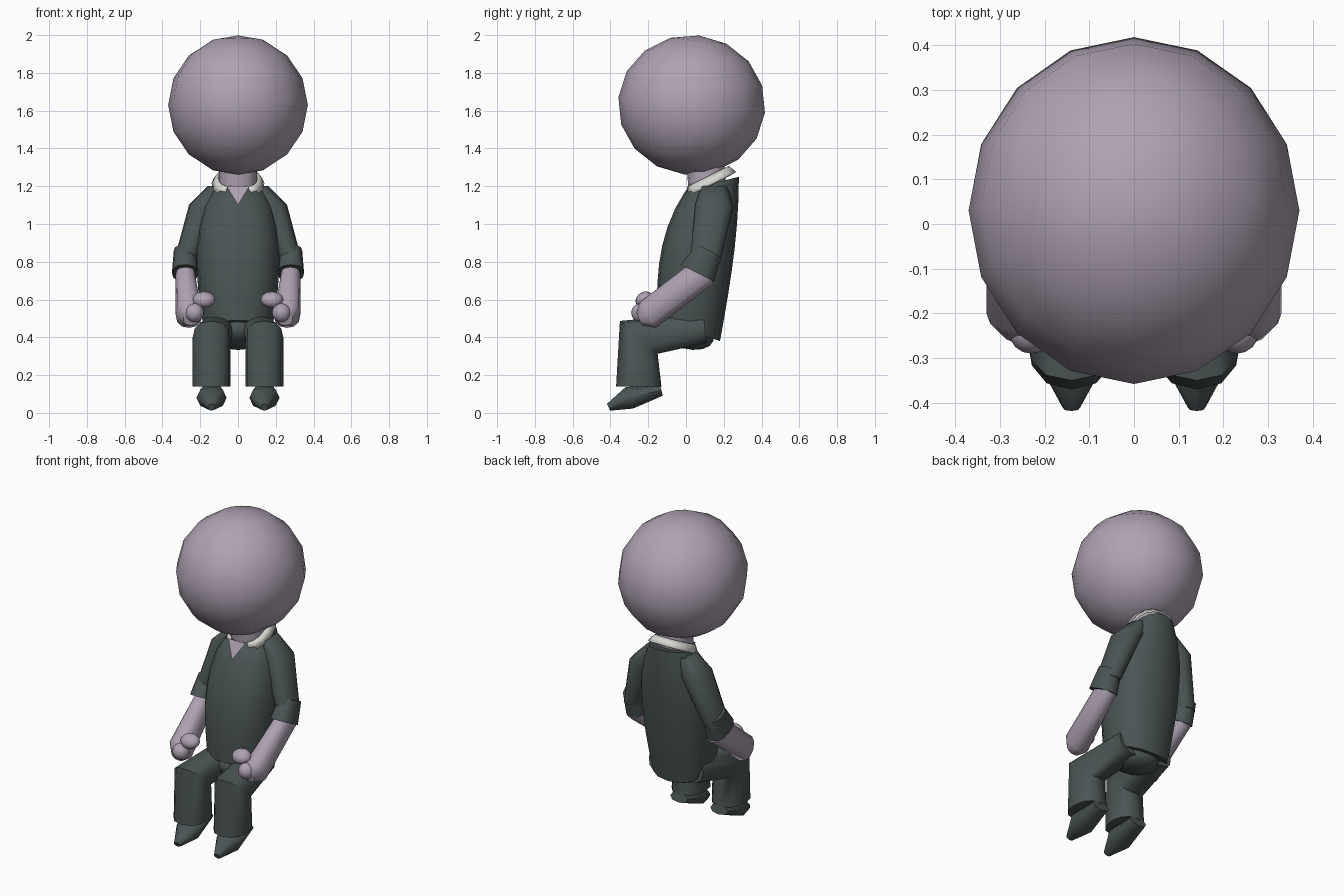
import bpy
import bmesh
from math import sin, cos, pi, radians
from mathutils import Matrix, Vector

default_cube = bpy.data.objects.get("Cube")
if default_cube:
    bpy.data.objects.remove(default_cube, do_unlink=True)


def material(name, red, green, blue):
    colour = (red, green, blue, 1)
    result = bpy.data.materials.new(name)
    result.use_nodes = True
    result.diffuse_color = colour
    shader = result.node_tree.nodes["Principled BSDF"]
    shader.inputs["Base Color"].default_value = colour
    return result


skin = material("pale mauve skin", 0.43, 0.36, 0.45)
cloth = material("dark green grey cloth", 0.07, 0.09, 0.09)
white = material("off white collar", 0.7, 0.7, 0.66)


def finish(bm, name, surface, mirrored=False):
    """Turn the bmesh into a smooth shaded object, mirrored to the right if asked."""
    bmesh.ops.recalc_face_normals(bm, faces=bm.faces)
    mesh = bpy.data.meshes.new(name)
    bm.to_mesh(mesh)
    bm.free()
    mesh.materials.append(surface)
    part = bpy.data.objects.new(name, mesh)
    bpy.context.collection.objects.link(part)
    bpy.ops.object.select_all(action='DESELECT')
    bpy.context.view_layer.objects.active = part
    part.select_set(True)
    bpy.ops.object.shade_smooth_by_angle(angle=radians(50))
    if mirrored:
        modifier = part.modifiers.new("mirror", 'MIRROR')
        modifier.use_mirror_merge = False
    return part


def soften(value, power=0.85):
    """Push a circle coordinate outwards for a slightly boxy section."""
    return abs(value) ** power * (1 if value > 0 else -1)


def loft(name, surface, rings, sides=12, opening=0, mirrored=False):
    """Skin rings given as centre, half width and half depth vector."""
    bm = bmesh.new()
    start = opening - pi / 2
    step = (2 * pi - 2 * opening) / sides
    loops = []
    for centre, width, depth in rings:
        loop = []
        for i in range(sides + (opening > 0)):
            angle = start + i * step
            across = Vector((width * soften(cos(angle)), 0, 0))
            loop.append(bm.verts.new(centre + across + depth * soften(sin(angle))))
        loops.append(loop)
    for lower, upper in zip(loops, loops[1:]):
        for i in range(sides):
            j = (i + 1) % len(lower)
            bm.faces.new((lower[i], lower[j], upper[j], upper[i]))
    if not opening:
        bm.faces.new(loops[0])
        bm.faces.new(loops[-1])
    return finish(bm, name, surface, mirrored)


def tube(name, surface, path, widths, depths, **options):
    """Loft along a path, with mitred sections at its bends."""
    points = [Vector(point) for point in path]
    headings = []
    for a, b in zip(points, points[1:]):
        headings.append(Vector((0, b.y - a.y, b.z - a.z)).normalized())
    before = headings[:1] + headings
    after = headings + headings[-1:]
    rings = []
    for point, width, depth, a, b in zip(points, widths, depths, before, after):
        tangent = (a + b).normalized()
        mitre = depth / tangent.dot(a)
        rings.append((point, width, Vector((0, -tangent.z, tangent.y)) * mitre))
    return loft(name, surface, rings, **options)


def ball(name, surface, centre, radii, lean=0, mirrored=False):
    """Low-poly ellipsoid."""
    bm = bmesh.new()
    bmesh.ops.create_uvsphere(bm, u_segments=16, v_segments=8, radius=1)
    scale = Matrix.Diagonal((*radii, 1))
    turn = Matrix.Rotation(radians(lean), 4, 'X')
    bm.transform(Matrix.Translation(centre) @ turn @ scale)
    return finish(bm, name, surface, mirrored)


# Head and neck
ball("head", skin, (0, 0.03, 1.63), (0.37, 0.39, 0.37), lean=-6)
tube("neck", skin, [(0, 0.1, 1.35), (0, 0.12, 1.1)], (0.1, 0.1), (0.1, 0.1))

# Sweater body: front and back edges curve upwards from a slanted hem
body_rings = []
body_steps = 7
for k in range(body_steps + 1):
    t = k / body_steps
    front = Vector((0, 0.155 * (t ** 3 - 1), 0.49 + 0.69 * t))
    back = Vector((0, 0.18 + 0.1 * sin(t * pi / 2), 0.38 + 0.87 * t))
    half_width = 0.18 + 0.04 * sin(pi * t) - 0.06 * t ** 8
    body_rings.append(((front + back) / 2, half_width, (back - front) / 2))
loft("sweater_body", cloth, body_rings, sides=16)

# Skin showing in the V neckline
bm = bmesh.new()
corners = [(-0.06, -0.01, 1.2), (0, -0.06, 1.1), (0.06, -0.01, 1.2)]
bm.faces.new([bm.verts.new(corner) for corner in corners])
finish(bm, "neckline", skin)

# Collar, open at the front
collar = tube("collar", white, [(0, 0.11, 1.25), (0, 0.13, 1.21)],
              (0.11, 0.14), (0.13, 0.15), sides=14, opening=radians(28))
collar.modifiers.new("thickness", 'SOLIDIFY').thickness = 0.01

# Sleeves with turned cuffs
tube("sleeves", cloth, [(0.1, 0.15, 1.2), (0.18, 0.15, 1.1), (0.28, 0.1, 0.8)],
     (0.06, 0.08, 0.06), (0.07, 0.1, 0.08), mirrored=True)
tube("cuffs", cloth, [(0.28, 0.12, 0.86), (0.28, 0.06, 0.74)],
     (0.06, 0.07), (0.07, 0.1), mirrored=True)

# Forearms running into mitten hands
tube("forearms", skin, [(0.28, 0.1, 0.75), (0.26, -0.2, 0.52), (0.25, -0.25, 0.5)],
     (0.05, 0.07, 0.04), (0.08, 0.08, 0.04), mirrored=True)
ball("fingers", skin, (0.23, -0.24, 0.53), (0.05, 0.05, 0.05), mirrored=True)
ball("thumbs", skin, (0.18, -0.22, 0.6), (0.06, 0.05, 0.04), lean=30, mirrored=True)

# Hips and bent trouser legs
ball("hips", cloth, (0, 0, 0.42), (0.15, 0.15, 0.08), lean=-15)
tube("trouser_legs", cloth, [(0.1, 0.1, 0.45), (0.14, -0.25, 0.4), (0.14, -0.25, 0.14)],
     (0.09, 0.1, 0.1), (0.08, 0.1, 0.12), mirrored=True)

# Pointed shoes hanging toe down
tube("shoes", cloth, [(0.14, -0.13, 0.12), (0.14, -0.3, 0.08), (0.14, -0.41, 0.03)],
     (0.06, 0.08, 0.02), (0.03, 0.06, 0.02), sides=8, mirrored=True)
